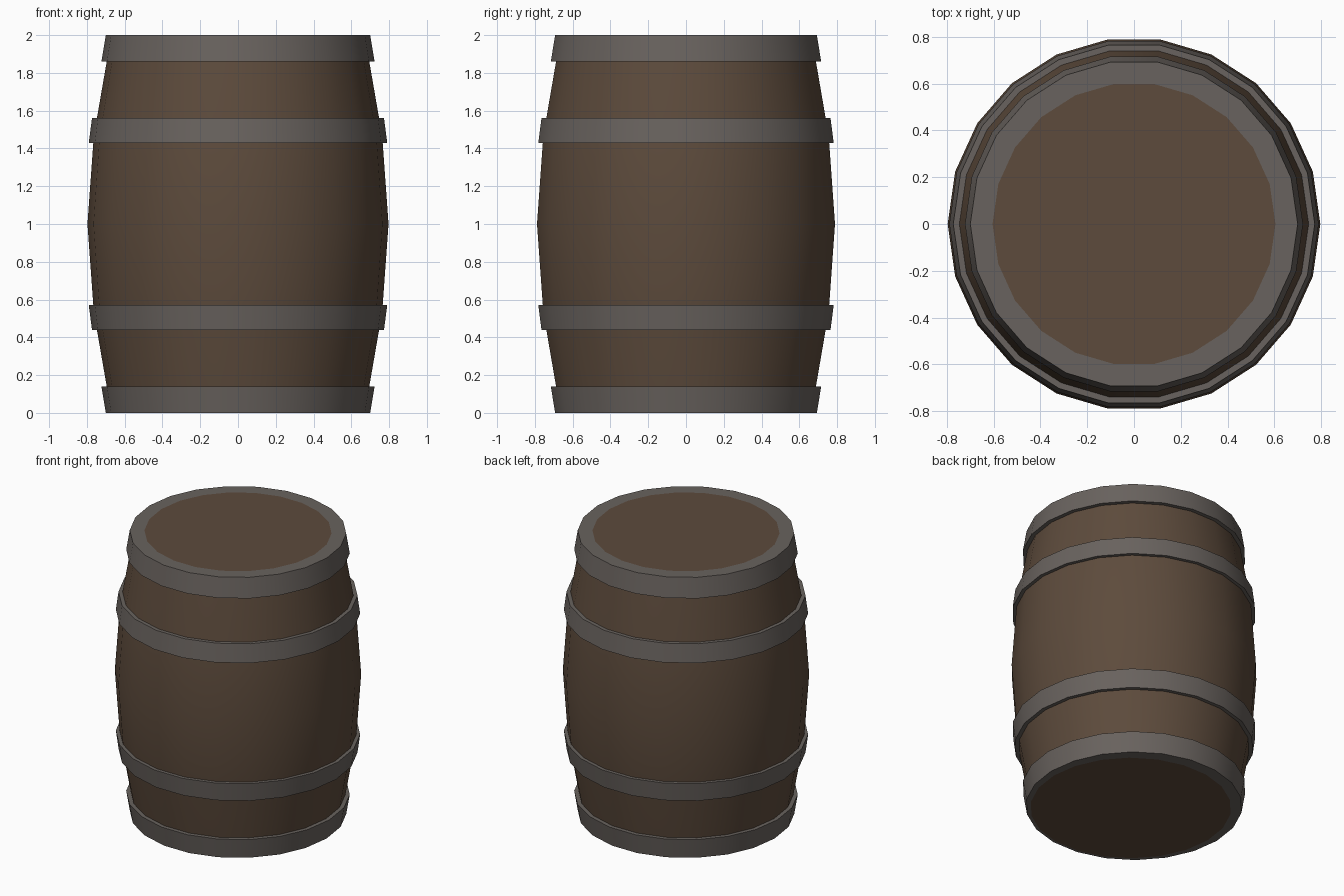
import bpy
import bmesh
import math

if "Cube" in bpy.data.objects:
    bpy.data.objects.remove(bpy.data.objects["Cube"])

SIDES = 22


def material(name, rgb):
    m = bpy.data.materials.new(name)
    m.diffuse_color = (*rgb, 1)
    m.use_nodes = True
    m.node_tree.nodes["Principled BSDF"].inputs["Base Color"].default_value = m.diffuse_color
    return m


wood = material("dark_wood", (0.109, 0.070, 0.045))
iron = material("grey_iron", (0.140, 0.123, 0.112))


def lathe(name, profile, mat, flip=False, cap=False):
    """Spin (radius, z, y offset) rings; flip mirrors about mid height."""
    bm = bmesh.new()
    rings = []
    for r, z, oy in profile:
        z = 2 - z if flip else z
        rings.append([bm.verts.new((r * math.cos(a), r * math.sin(a) + oy, z))
                      for a in (2 * math.pi * i / SIDES for i in range(SIDES))])
    for lo, hi in zip(rings, rings[1:]):
        for i in range(SIDES):
            j = (i + 1) % SIDES
            quad = (lo[i], lo[j], hi[j], hi[i])
            bm.faces.new(quad[::-1] if flip else quad)
    if cap:
        bm.faces.new(rings[0] if flip else rings[0][::-1])
    me = bpy.data.meshes.new(name)
    bm.to_mesh(me)
    bm.free()
    me.materials.append(mat)
    ob = bpy.data.objects.new(name, me)
    bpy.context.collection.objects.link(ob)
    bpy.ops.object.select_all(action='DESELECT')
    ob.select_set(True)
    bpy.context.view_layer.objects.active = ob
    bpy.ops.object.shade_smooth_by_angle(angle=math.radians(30))
    return ob


# bulging staves
half = [(0.695, 0.14), (0.747, 0.44), (0.766, 0.57)]
staves = half + [(0.797, 1.0)] + [(r, 2 - z) for r, z in half[::-1]]
lathe("staves", [(r, z, 0) for r, z in staves], wood)

# hoops and heads, bottom then top
for side, flip, rim, oy in (("bottom", False, 0.65, -0.033), ("top", True, 0.605, 0)):
    lathe(side + "_head", [(rim, 0, oy)], wood, flip, cap=True)
    lathe(side + "_end_hoop",
          [(rim, 0, oy), (0.70, 0, 0), (0.723, 0.14, 0), (0.695, 0.14, 0)], iron, flip)
    lathe(side + "_middle_hoop",
          [(0.747, 0.44, 0), (0.773, 0.44, 0), (0.79, 0.57, 0), (0.766, 0.57, 0)], iron, flip)
